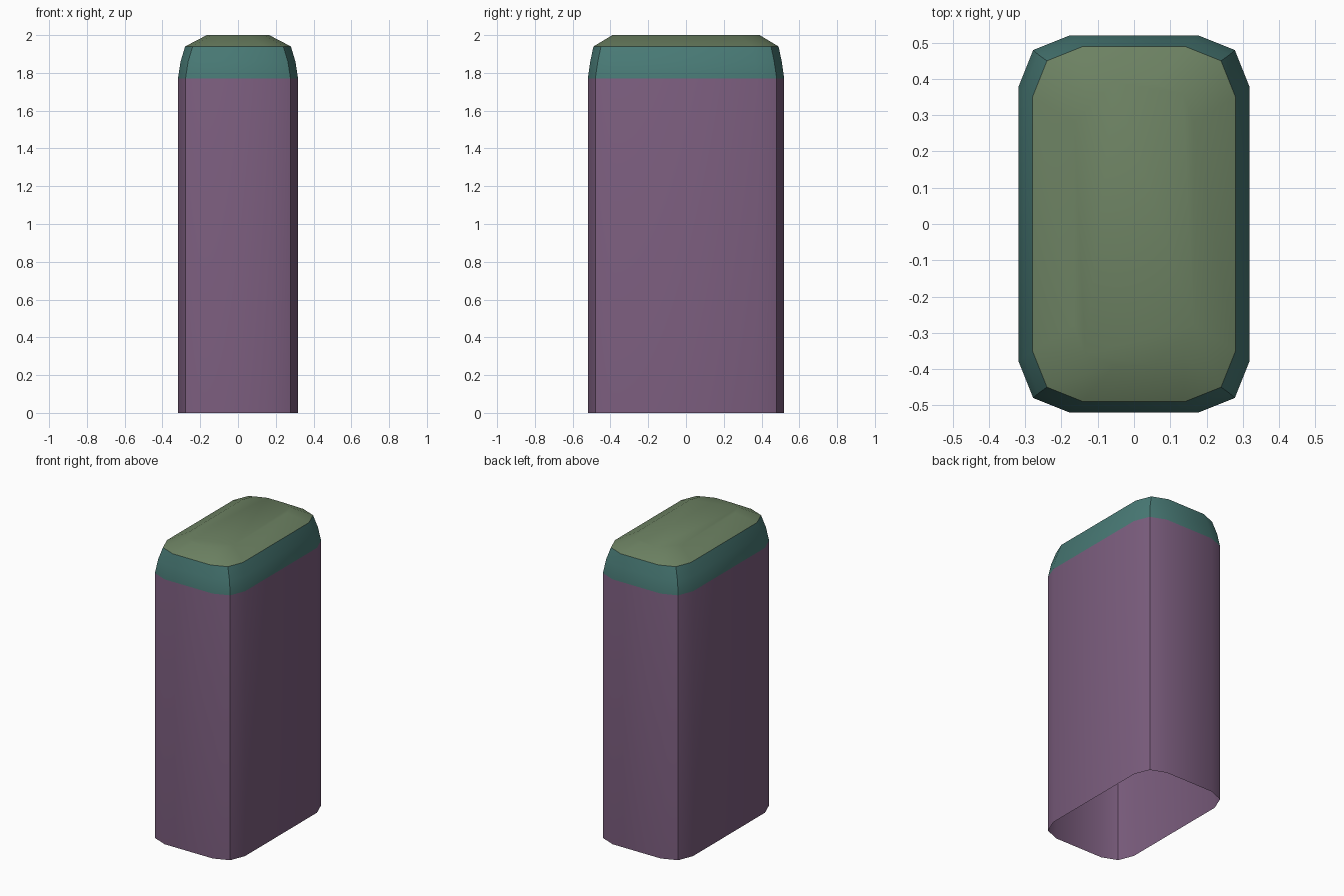
import bpy, bmesh, math

cube = bpy.data.objects.get("Cube")
if cube:
    bpy.data.objects.remove(cube, do_unlink=True)


def material(name, rgb):
    m = bpy.data.materials.new(name)
    m.use_nodes = True
    m.diffuse_color = (*rgb, 1)
    m.node_tree.nodes["Principled BSDF"].inputs["Base Color"].default_value = (*rgb, 1)
    return m


def section(hx, hy, long, short):
    """Rounded rectangle: each corner has two chamfers meeting at a middle point."""
    corner = [(hx, hy - long), (hx - short, hy - short), (hx - long, hy)]
    flip = corner[::-1]
    return (corner + [(-x, y) for x, y in flip]
            + [(-x, -y) for x, y in corner] + [(x, -y) for x, y in flip])


# Height, half width, half depth, long and short corner cuts of each ring
rings = [
    (0.0, 0.318, 0.52, 0.14, 0.04),
    (1.77, 0.318, 0.52, 0.14, 0.04),
    (1.86, 0.304, 0.507, 0.14, 0.04),
    (1.94, 0.28, 0.49, 0.14, 0.04),
    (2.0, 0.165, 0.39, 0.11, 0.03),
]
# Material of each band: body, shoulder, shoulder, cap
bands = [0, 1, 1, 2]

bm = bmesh.new()
loops = [[bm.verts.new((x, y, z)) for x, y in section(*size)] for z, *size in rings]
for low, high, slot in zip(loops, loops[1:], bands):
    n = len(low)
    for i in range(n):
        j = (i + 1) % n
        bm.faces.new((low[i], low[j], high[j], high[i])).material_index = slot

# Flat top; the underside stays open
bm.faces.new(loops[-1]).material_index = 2

mesh = bpy.data.meshes.new("block_shell")
bm.to_mesh(mesh)
bm.free()
for m in (material("muted purple", (0.20, 0.111, 0.21)),
          material("dark teal", (0.066, 0.195, 0.18)),
          material("moss green", (0.15, 0.22, 0.122))):
    mesh.materials.append(m)

shell = bpy.data.objects.new("block_shell", mesh)
bpy.context.collection.objects.link(shell)
bpy.ops.object.select_all(action="DESELECT")
shell.select_set(True)
bpy.context.view_layer.objects.active = shell
bpy.ops.object.shade_smooth_by_angle(angle=math.radians(30))
